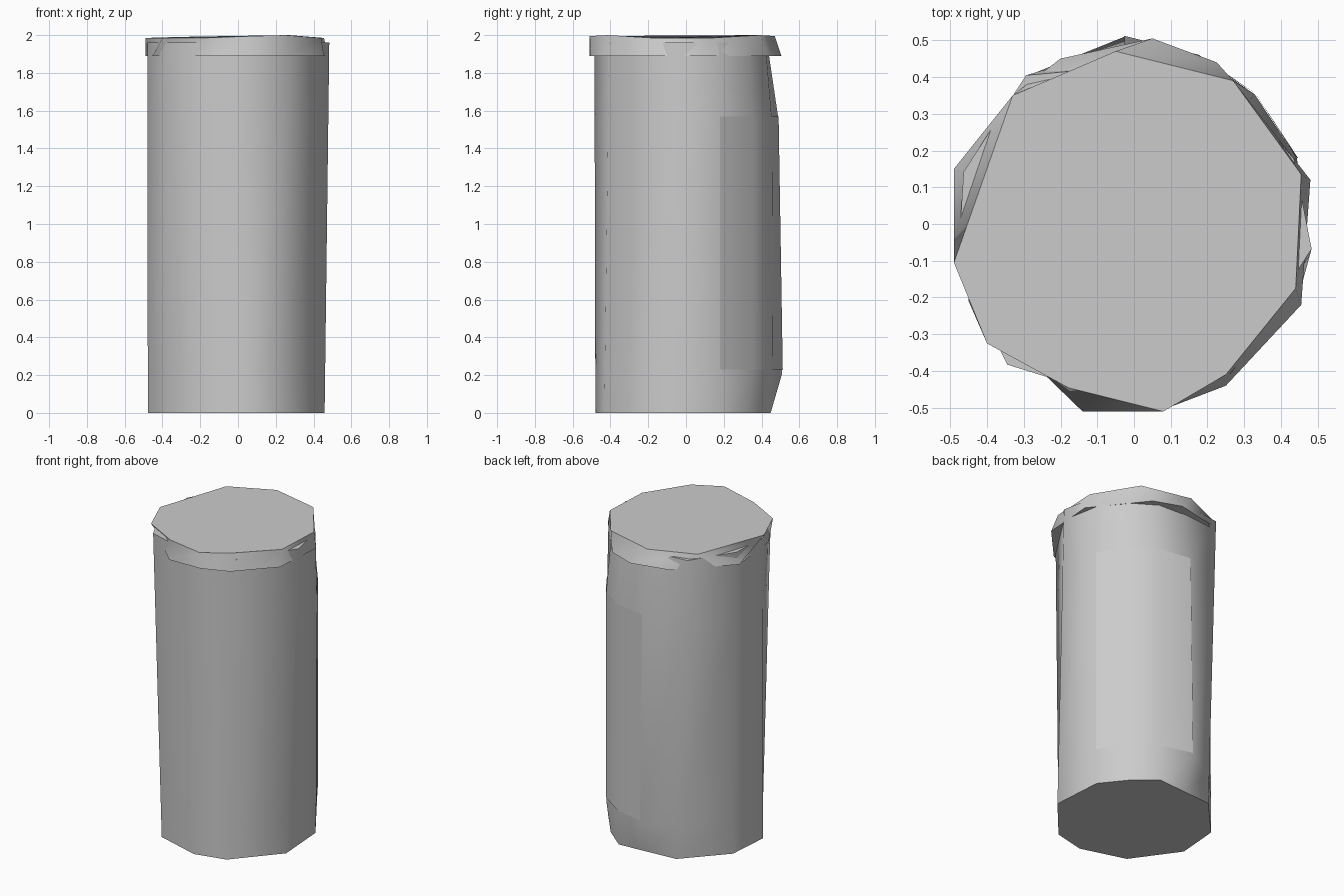
import bpy, bmesh
from math import radians, cos, sin
from mathutils import Vector

cube = bpy.data.objects.get("Cube")
if cube:
    bpy.data.objects.remove(cube, do_unlink=True)

grey = bpy.data.materials.new("plain_grey")
grey.use_nodes = True
GREY = (0.6, 0.6, 0.6, 1.0)
grey.diffuse_color = GREY
grey.node_tree.nodes["Principled BSDF"].inputs["Base Color"].default_value = GREY


def ring(angles, radii, z):
    """Points around the axis, one radius per angle in degrees."""
    return [Vector((r * cos(radians(a)), r * sin(radians(a)), z)) for a, r in zip(angles, radii)]


def loft(name, rings, closed=True):
    """Skin a stack of equal rings; closed stacks get flat end caps."""
    bm = bmesh.new()
    rows = [[bm.verts.new(p) for p in points] for points in rings]
    count = len(rows[0])
    for low, high in zip(rows, rows[1:]):
        for i in range(count if closed else count - 1):
            j = (i + 1) % count
            bm.faces.new((low[i], low[j], high[j], high[i]))
    if closed:
        bm.faces.new(rows[0][::-1])
        bm.faces.new(rows[-1])
        bmesh.ops.recalc_face_normals(bm, faces=bm.faces[:])
    mesh = bpy.data.meshes.new(name)
    bm.to_mesh(mesh)
    bm.free()
    mesh.materials.append(grey)
    obj = bpy.data.objects.new(name, mesh)
    bpy.context.collection.objects.link(obj)
    bpy.ops.object.select_all(action="DESELECT")
    obj.select_set(True)
    bpy.context.view_layer.objects.active = obj
    bpy.ops.object.shade_smooth_by_angle(angle=radians(60))
    return obj


# Can body: coarse tube with slightly twisted corners
TOP = 1.96
label_angles = [22, 47, 69, 93]
foot = ring(label_angles + [118, 160, 193, 235, 272, 297, 341],
            [0.47, 0.455, 0.48, 0.435, 0.475, 0.485, 0.49, 0.48, 0.48, 0.485, 0.485], 0.0)
neck = ring(label_angles + [126, 163, 193, 228, 268, 303, 352],
            [0.47, 0.45, 0.45, 0.43, 0.5, 0.485, 0.492, 0.515, 0.485, 0.485, 0.488], TOP)


def body_ring(radii, z):
    """Fuller on the label side, straight from foot to neck elsewhere."""
    straight = [a.lerp(b, z / TOP) for a, b in zip(foot, neck)]
    return ring(label_angles, radii, z) + straight[len(label_angles):]


low = [0.475, 0.482, 0.49, 0.51]
high = [0.478, 0.482, 0.485, 0.488]
loft("can_body", [foot, body_ring(low, 0.21), body_ring(high, 1.57), neck])

# Label: paper-thin skin wrapped over the full side of the body
loft("label", [
    ring(label_angles, [r + 0.003 for r in low], 0.23),
    ring(label_angles, [r + 0.003 for r in high], 1.57),
], closed=False)

# Lid: uneven cap whose brim overhangs most of the body
brim = [(-0.49, 0.15), (-0.45, -0.21), (-0.14, -0.51), (0.08, -0.505), (0.25, -0.44),
        (0.455, -0.22), (0.48, 0.12), (0.225, 0.44), (0.05, 0.505), (-0.2, 0.45)]
crown = [(-0.49, -0.105, 1.985), (-0.4, -0.325, 1.985), (-0.18, -0.445, 1.985),
         (0.08, -0.51, 1.995), (0.25, -0.41, 2.0), (0.44, -0.175, 1.985),
         (0.455, 0.135, 1.985), (0.27, 0.39, 2.0), (-0.05, 0.47, 1.995), (-0.33, 0.35, 1.99)]
loft("lid", [
    [Vector((x, y, 1.89)) for x, y in brim],
    [Vector(p) for p in crown],
])
